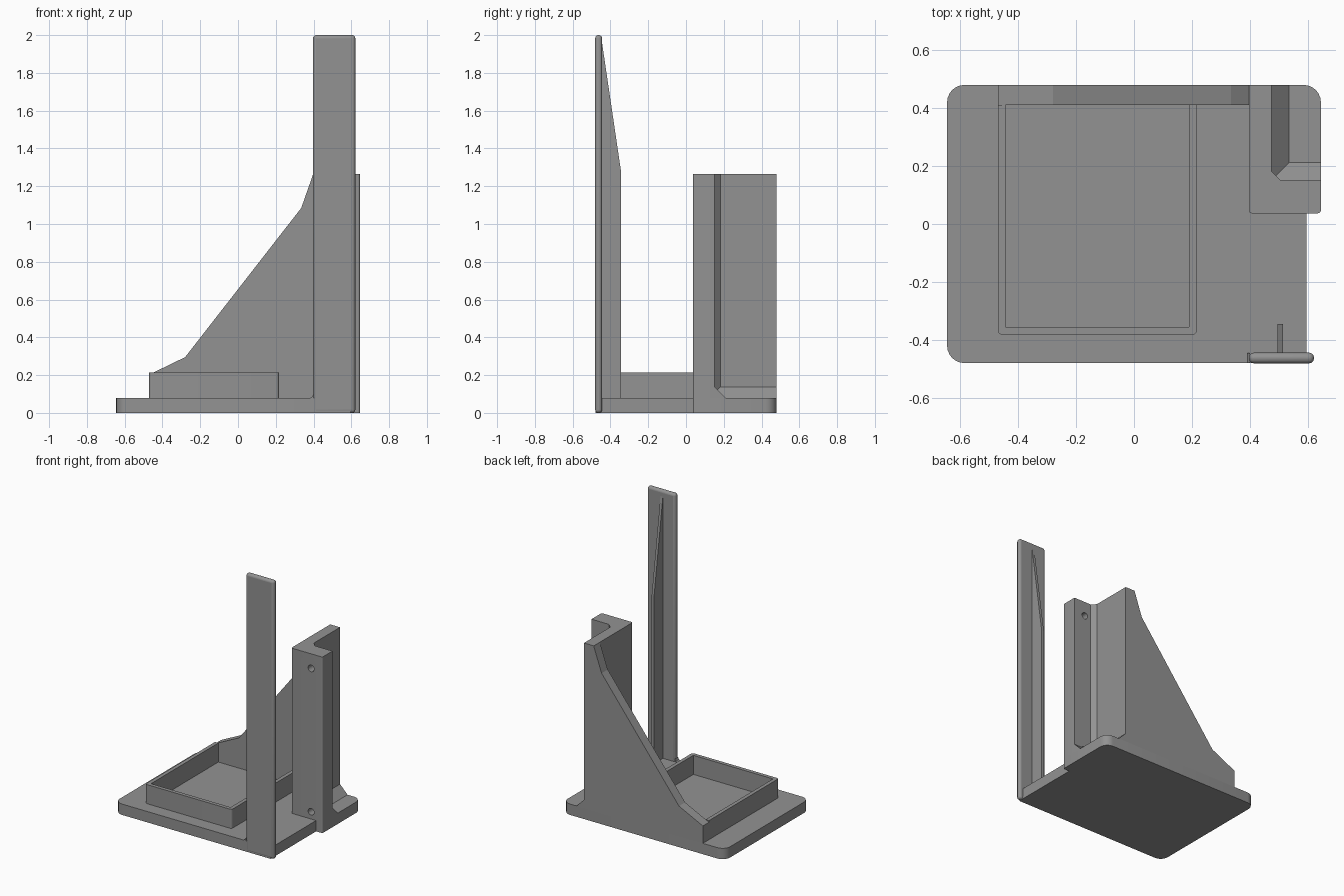
import bpy, bmesh, math
from mathutils import Vector

if "Cube" in bpy.data.objects:
    bpy.data.objects.remove(bpy.data.objects["Cube"])

grey = bpy.data.materials.new("plain grey")
grey.diffuse_color = (0.29, 0.29, 0.29, 1)
grey.use_nodes = True
grey.node_tree.nodes["Principled BSDF"].inputs["Base Color"].default_value = grey.diffuse_color

BASE_TOP = 0.078
BACK = 0.48


def rounded(points, steps=6):
    """Outline of (x, y) or (x, y, radius) points, with arcs at the radii."""
    out, n = [], len(points)
    for i, p in enumerate(points):
        c = Vector(p[:2])
        if len(p) < 3:
            out.append(c)
            continue
        a = (Vector(points[i - 1][:2]) - c).normalized()
        b = (Vector(points[(i + 1) % n][:2]) - c).normalized()
        r = p[2]                                # right-angled corners only
        centre = c + (a + b) * r
        for k in range(steps + 1):
            t = math.pi / 2 * k / steps
            out.append(centre - b * r * math.cos(t) - a * r * math.sin(t))
    return out


def prism(name, points, axis, lo, hi):
    """Extrude an outline along an axis from lo to hi."""
    place = {"x": lambda p, d: (d, p[0], p[1]),
             "y": lambda p, d: (p[0], d, p[1]),
             "z": lambda p, d: (p[0], p[1], d)}[axis]
    pts = rounded(points)
    bm = bmesh.new()
    rings = [[bm.verts.new(place(p, d)) for p in pts] for d in (lo, hi)]
    n = len(pts)
    bm.faces.new(rings[0])
    bm.faces.new(rings[1])
    for i in range(n):
        j = (i + 1) % n
        bm.faces.new((rings[0][i], rings[0][j], rings[1][j], rings[1][i]))
    bmesh.ops.recalc_face_normals(bm, faces=bm.faces[:])
    mesh = bpy.data.meshes.new(name)
    bm.to_mesh(mesh)
    bm.free()
    mesh.materials.append(grey)
    ob = bpy.data.objects.new(name, mesh)
    bpy.context.collection.objects.link(ob)
    return ob


def smooth(ob):
    bpy.ops.object.select_all(action="DESELECT")
    ob.select_set(True)
    bpy.context.view_layer.objects.active = ob
    bpy.ops.object.shade_smooth_by_angle(angle=math.radians(30))


# Base plate, stepped out at the right under the bracket
base = prism("base_plate", [
    (-0.645, -0.48, 0.06), (0.595, -0.48), (0.595, 0.037), (0.645, 0.037, 0.01),
    (0.645, BACK, 0.06), (-0.645, BACK, 0.06)], "z", 0, BASE_TOP)

# Tray rim on three sides; the back wall closes it
rim = prism("tray_rim", [
    (-0.47, -0.382, 0.015), (0.217, -0.382, 0.015), (0.217, 0.41), (0.19, 0.41),
    (0.19, -0.355), (-0.443, -0.355), (-0.443, 0.41), (-0.47, 0.41)],
    "z", BASE_TOP, 0.215)

# Sloping back wall
prism("back_wall", [
    (-0.47, BASE_TOP), (0.397, BASE_TOP), (0.397, 1.262), (0.335, 1.085),
    (-0.28, 0.295), (-0.47, 0.203)], "y", 0.41, BACK)

# Tall corner bracket with two screw holes
bracket = prism("corner_bracket", [
    (0.397, 0.037, 0.01), (0.645, 0.037, 0.01), (0.645, 0.152), (0.505, 0.152),
    (0.475, 0.182), (0.475, BACK), (0.397, BACK)], "z", BASE_TOP, 1.265)
for i, z in enumerate((0.13, 1.16)):
    circle = [(0.555 + 0.024 * math.cos(a), z + 0.024 * math.sin(a))
              for a in (math.tau * k / 24 for k in range(24))]
    cutter = prism(f"hole_cutter_{i + 1}", circle, "y", -0.05, 0.3)
    cutter.hide_render = True
    cutter.hide_set(True)
    cut = bracket.modifiers.new("hole", "BOOLEAN")
    cut.operation = "DIFFERENCE"
    cut.solver = "EXACT"
    cut.object = cutter

# Sloped feet along the inside of the bracket
prism("side_foot", [(0.475, BASE_TOP), (0.535, BASE_TOP), (0.475, 0.138)],
      "y", 0.152, BACK)
prism("front_foot", [(0.152, BASE_TOP), (0.212, BASE_TOP), (0.152, 0.138)],
      "x", 0.475, 0.645)

# Tall front post with rounded edges
post = prism("front_post", [
    (0.397, -0.481), (0.621, -0.481), (0.621, -0.444), (0.397, -0.444)], "z", 0, 2)
bevel = post.modifiers.new("round", "BEVEL")
bevel.width = 0.017
bevel.segments = 4

# Tapered rib behind the post, and the small fillet at its foot
prism("post_rib", [
    (-0.446, BASE_TOP), (-0.345, BASE_TOP), (-0.345, 1.285), (-0.446, 1.97)],
    "x", 0.495, 0.514)
prism("post_fillet", [(0.378, BASE_TOP), (0.4, BASE_TOP), (0.4, 0.1), (0.392, 0.084)],
      "y", -0.48, -0.445)

for ob in (base, rim, bracket, post):
    smooth(ob)
